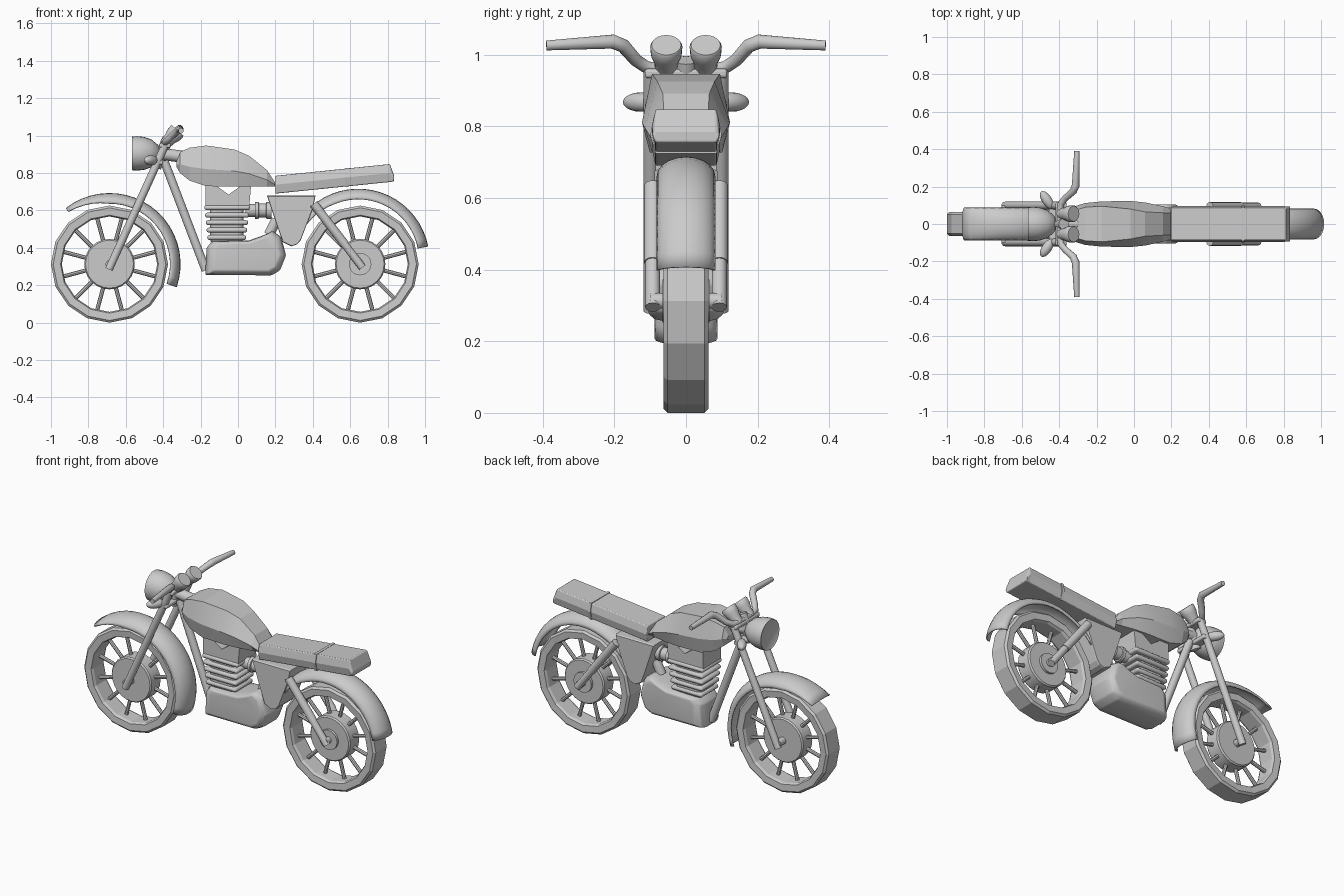
import bpy, bmesh, math
from mathutils import Vector

if "Cube" in bpy.data.objects:
    bpy.data.objects.remove(bpy.data.objects["Cube"], do_unlink=True)


def loft(name, rings, wrap=True, close=False, smooth=None, bevel=0, solid=0):
    """Skin a run of equal rings; wrap closes each ring, close joins last to first."""
    bm = bmesh.new()
    rows = [[bm.verts.new(p) for p in ring] for ring in rings]
    n = len(rows[0])
    for a, b in zip(rows, rows[1:] + (rows[:1] if close else [])):
        for i in range(n if wrap else n - 1):
            j = (i + 1) % n
            bm.faces.new((a[i], a[j], b[j], b[i]))
    if wrap and not close:
        bm.faces.new(rows[0])
        bm.faces.new(rows[-1])
    bmesh.ops.recalc_face_normals(bm, faces=bm.faces)
    me = bpy.data.meshes.new(name)
    bm.to_mesh(me)
    bm.free()
    ob = bpy.data.objects.new(name, me)
    bpy.context.collection.objects.link(ob)
    if solid:
        ob.modifiers.new("Thickness", "SOLIDIFY").thickness = solid
    if bevel:
        mod = ob.modifiers.new("Bevel", "BEVEL")
        mod.width, mod.segments, mod.limit_method = bevel, 3, "ANGLE"
    if smooth:
        bpy.ops.object.select_all(action="DESELECT")
        ob.select_set(True)
        bpy.context.view_layer.objects.active = ob
        bpy.ops.object.shade_smooth_by_angle(angle=math.radians(smooth))
    return ob


def lathe(name, origin, axis, profile, n=16, close=False, smooth=40):
    """Turn a (radius, height) profile around an axis."""
    q = Vector(axis).to_track_quat("Z", "Y")
    turns = [2 * math.pi * i / n for i in range(n)]
    rings = [[Vector(origin) + q @ Vector((r * math.cos(t), r * math.sin(t), h))
              for t in turns] for r, h in profile]
    return loft(name, rings, close=close, smooth=smooth)


def rod(name, a, b, r, n=12):
    d = Vector(b) - Vector(a)
    return lathe(name, a, d, [(r, 0), (r, d.length)], n)


def prism(name, outline, layers, **kw):
    """Side outline (x, z) stacked along y with a scale per layer."""
    cx = sum(p[0] for p in outline) / len(outline)
    cz = sum(p[1] for p in outline) / len(outline)
    return loft(name, [[(cx + (x - cx) * s, y, cz + (z - cz) * s) for x, z in outline]
                       for y, s in layers], **kw)


def box(name, x0, x1, w, z0, z1, bevel=0.0):
    return prism(name, [(x0, z0), (x1, z0), (x1, z1), (x0, z1)],
                 [(-w, 1), (w, 1)], bevel=bevel, smooth=35 if bevel else None)


SIDES = (("left", 1), ("right", -1))
FRONT, REAR, AXLE_Z, R = -0.687, 0.653, 0.313, 0.313


# Wheels: faceted tyre, hub drum and straight spokes
def wheel(name, x):
    c = Vector((x, 0, AXLE_Z))
    tyre = [(R, -0.052), (R, 0.052), (R - 0.012, 0.063), (0.262, 0.06),
            (0.255, 0.045), (0.255, -0.045), (0.262, -0.06), (R - 0.012, -0.063)]
    lathe(name + "_tyre", c, (0, 1, 0), tyre, 16, close=True, smooth=None)
    lathe(name + "_hub", c, (0, 1, 0),
          [(0.128, -0.05), (0.135, -0.042), (0.135, 0.042), (0.128, 0.05)], 24)
    rod(name + "_axle", c - Vector((0, 0.1, 0)), c + Vector((0, 0.1, 0)), 0.022)
    for i in range(12):
        t = math.radians(15 + 30 * i)
        d = Vector((math.cos(t), 0, math.sin(t)))
        rod(f"{name}_spoke_{i + 1}", c + d * 0.12, c + d * 0.26, 0.011, 8)


wheel("front_wheel", FRONT)
wheel("rear_wheel", REAR)
lathe("rear_hub_cap", (REAR, -0.065, AXLE_Z), (0, 1, 0), [(0.06, 0), (0.06, 0.13)], 20)


# Crowned mudguards swept around the wheels
def mudguard(name, x, z, radius, start, end, width, taper):
    rings, steps = [], 20
    for i in range(steps + 1):
        k = i / steps
        a = math.radians(start + (end - start) * k)
        depth = 0.055 * (1 - taper * max(0, 1 - k * 4))
        ring = []
        for j in range(11):
            t = math.pi * j / 10
            r = radius - depth * (1 - math.sin(t))
            ring.append((x + r * math.cos(a), width * math.cos(t), z + r * math.sin(a)))
        rings.append(ring)
    loft(name, rings, wrap=False, smooth=50, solid=0.008)


mudguard("front_mudguard", FRONT, AXLE_Z, 0.38, 128, -19, 0.088, 0.6)
mudguard("rear_mudguard", 0.643, 0.335, 0.381, 146, 11, 0.082, 0.2)

# Front fork, clamps and frame
for side, s in SIDES:
    rod(f"{side}_fork_leg", (-0.69, s * 0.098, 0.285), (-0.382, s * 0.098, 0.965), 0.021)
    rod(f"{side}_rear_shock", (0.405, s * 0.093, 0.635), (0.665, s * 0.093, 0.295), 0.021)
    rod(f"{side}_shock_cover", (0.405, s * 0.093, 0.635), (0.57, s * 0.093, 0.42), 0.024)
box("upper_fork_clamp", -0.42, -0.36, 0.115, 0.935, 0.96, 0.008)
box("lower_fork_clamp", -0.455, -0.4, 0.115, 0.845, 0.87, 0.008)
rod("steering_head", (-0.44, 0, 0.83), (-0.375, 0, 0.985), 0.03)
rod("head_brace", (-0.43, 0, 0.905), (-0.28, 0, 0.885), 0.032)
rod("frame_down_tube", (-0.395, 0, 0.865), (-0.172, 0, 0.28), 0.023)

# Handlebar with tapered grips
bar = [(0.07, -0.395, 0.96, 1), (0.11, -0.39, 0.965, 1), (0.14, -0.365, 0.985, 1),
       (0.175, -0.325, 1.025, 1.1), (0.205, -0.312, 1.037, 1.15), (0.39, -0.305, 1.026, 0.8)]
path = [(-y, x, z, r) for y, x, z, r in reversed(bar)] + bar
curve = bpy.data.curves.new("handlebar", "CURVE")
curve.dimensions = "3D"
curve.bevel_depth, curve.bevel_resolution, curve.use_fill_caps = 0.018, 3, True
spline = curve.splines.new("POLY")
spline.points.add(len(path) - 1)
for pt, (y, x, z, r) in zip(spline.points, path):
    pt.co, pt.radius = (x, y, z, 1), r
bpy.context.collection.objects.link(bpy.data.objects.new("handlebar", curve))

# Gauges, headlight and indicators
for side, s in SIDES:
    lathe(f"{side}_gauge", (-0.385, s * 0.055, 0.96), (0.68, 0, 0.73),
          [(0.03, -0.01), (0.034, 0.03), (0.043, 0.055), (0.045, 0.085), (0.041, 0.092)], 20)
    bulb = [(0.027 * math.sin(t), 0.055 - 0.055 * math.cos(t))
            for t in [0.1 + 2.94 * i / 10 for i in range(11)]]
    lathe(f"{side}_indicator", (-0.435, s * 0.082, 0.868), (-0.06, s * 0.09, 0), bulb)
lathe("headlight", (-0.567, 0, 0.905), (1, 0, 0),
      [(0.084, 0.004), (0.09, 0), (0.092, 0.03), (0.088, 0.065), (0.074, 0.105),
       (0.045, 0.14), (0.008, 0.155)], 24)

# Faceted fuel tank: x, bottom, top, half width, half width of the top panel
tank = [(-0.33, 0.835, 0.86, 0.075, 0.06), (-0.31, 0.80, 0.912, 0.097, 0.075),
        (-0.26, 0.76, 0.935, 0.112, 0.09), (-0.17, 0.73, 0.947, 0.121, 0.095),
        (-0.02, 0.727, 0.926, 0.123, 0.08), (0.06, 0.727, 0.892, 0.115, 0.065),
        (0.155, 0.727, 0.815, 0.095, 0.06), (0.198, 0.727, 0.75, 0.083, 0.06)]
rings = []
for x, lo, hi, w, top in tank:
    mid = lo + 0.42 * (hi - lo)
    half = [(w * 0.82, lo), (w, mid), (top, hi)]
    rings.append([(x, y, z) for y, z in half] + [(x, -y, z) for y, z in reversed(half)])
loft("fuel_tank", rings, smooth=14)


# Seat and its strap
def seat_ring(x, lo, hi, grow=0.0):
    half = [(0.085, lo - grow), (0.095 + grow, (lo + hi) / 2), (0.085 + grow, hi + grow)]
    return [(x, y, z) for y, z in half] + [(x, -y, z) for y, z in reversed(half)]


loft("seat", [seat_ring(0.2, 0.69, 0.785), seat_ring(0.812, 0.752, 0.848),
              seat_ring(0.835, 0.756, 0.785)], bevel=0.005)
loft("seat_strap", [seat_ring(x, 0.729, 0.822, 0.005) for x in (0.575, 0.592)])

# Engine: notched head, fin stack, crankcase
prism("cylinder_head", [(-0.175, 0.735), (-0.12, 0.735), (-0.05, 0.685), (0.02, 0.735),
                        (0.07, 0.735), (0.06, 0.62), (-0.175, 0.62)],
      [(-0.085, 1), (0.085, 1)])
box("cylinder_barrel", -0.15, 0.03, 0.075, 0.42, 0.63, 0.03)
for i in range(5):
    z, k = 0.615 - 0.04 * i, 0.005 * i
    box(f"cooling_fin_{i + 1}", -0.18 + k * 0.8, 0.064 - k, 0.095 - k * 0.5,
        z - 0.013, z + 0.013, 0.012)
case = [(-0.175, 0.255), (-0.168, 0.4), (-0.14, 0.435), (0.06, 0.44), (0.13, 0.465),
        (0.185, 0.49), (0.23, 0.46), (0.257, 0.36), (0.225, 0.28), (0.18, 0.253)]
prism("crankcase", case, [(-0.105, 0.82), (-0.085, 0.95), (-0.05, 1), (0.05, 1),
                          (0.085, 0.95), (0.105, 0.82)], smooth=60, bevel=0.008)

# Intake, airbox and rear frame link
lathe("carburettor", (0.04, 0, 0.6), (1, 0, 0),
      [(0.034, 0), (0.034, 0.05), (0.045, 0.052), (0.045, 0.07), (0.037, 0.072),
       (0.037, 0.11), (0.045, 0.112), (0.045, 0.14)], 20)
prism("airbox", [(0.155, 0.68), (0.415, 0.68), (0.4, 0.61), (0.335, 0.44), (0.315, 0.418),
                 (0.285, 0.408), (0.24, 0.43), (0.215, 0.5)],
      [(-0.088, 0.97), (-0.08, 1), (0.08, 1), (0.088, 0.97)])
rod("frame_link", (0.165, 0, 0.47), (0.205, 0, 0.55), 0.028)
